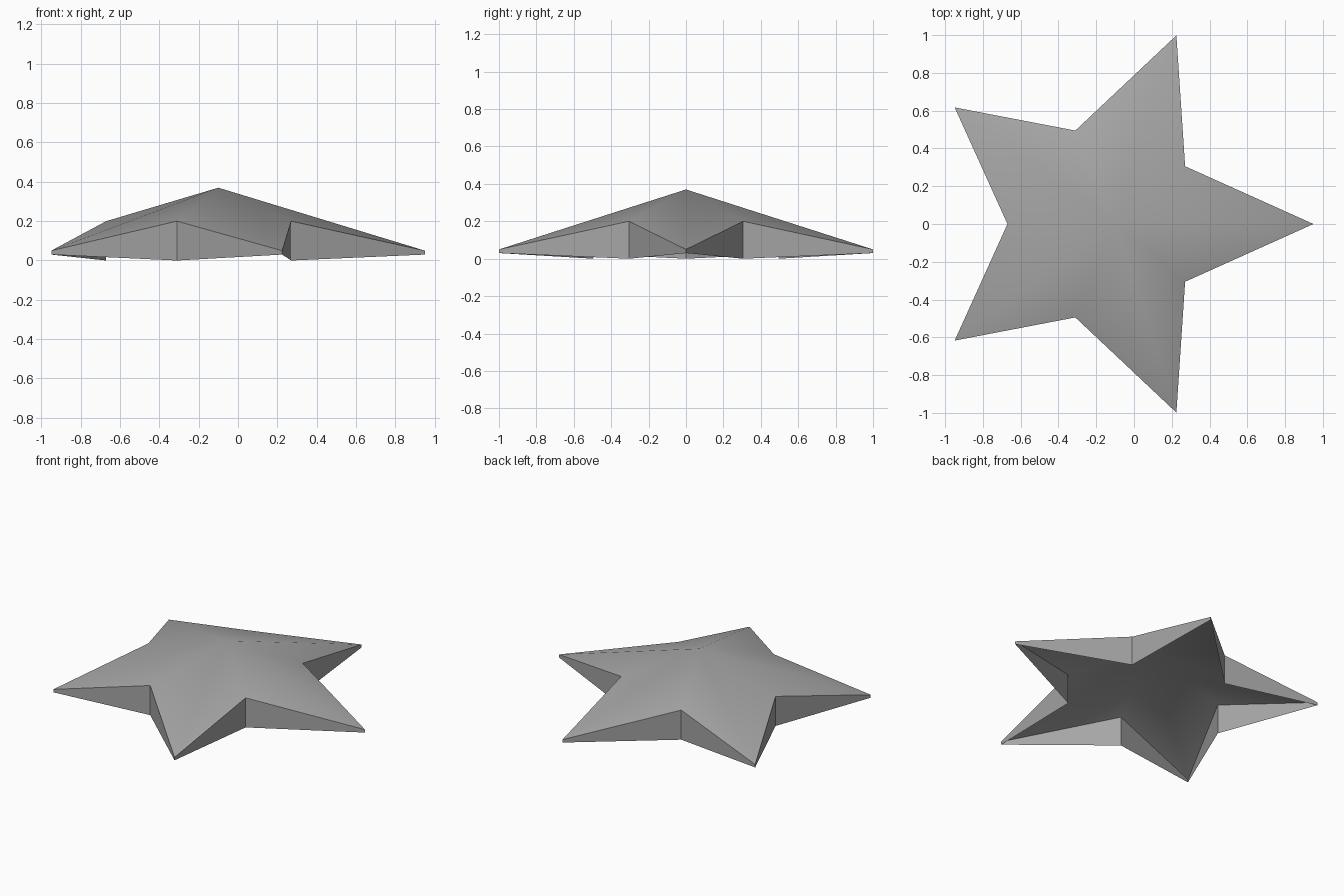
import bpy
import bmesh
from math import cos, sin, pi

# Remove the default cube
cube = bpy.data.objects.get("Cube")
if cube:
    bpy.data.objects.remove(cube, do_unlink=True)

# Plain grey material
grey = bpy.data.materials.new("mid_grey")
grey.use_nodes = True
colour = (0.38, 0.38, 0.38, 1)
grey.diffuse_color = colour
grey.node_tree.nodes["Principled BSDF"].inputs["Base Color"].default_value = colour

ARMS = 5
TIP = dict(radius=1.05, centre=-0.10, low=0.03, high=0.05)
NOTCH = dict(radius=0.52, centre=-0.15, low=0.0, high=0.20)
APEX = (-0.10, 0, 0.37)

bm = bmesh.new()


def rim(level):
    """Alternating tip and notch points around the star."""
    points = []
    for i in range(ARMS * 2):
        p = NOTCH if i % 2 else TIP
        a = pi * i / ARMS
        points.append(bm.verts.new((p["centre"] + p["radius"] * cos(a),
                                    p["radius"] * sin(a), p[level])))
    return points


# Open-bottomed shell: sloping roof fan and upright side walls
upper, lower = rim("high"), rim("low")
apex = bm.verts.new(APEX)
for i in range(ARMS * 2):
    j = (i + 1) % (ARMS * 2)
    bm.faces.new((apex, upper[i], upper[j]))
    bm.faces.new((upper[i], lower[i], lower[j], upper[j]))

mesh = bpy.data.meshes.new("star_shell")
bm.to_mesh(mesh)
bm.free()
mesh.materials.append(grey)
star = bpy.data.objects.new("star_shell", mesh)
bpy.context.collection.objects.link(star)

# Smooth roof with sharp rim and corners
bpy.ops.object.select_all(action="DESELECT")
star.select_set(True)
bpy.context.view_layer.objects.active = star
bpy.ops.object.shade_smooth_by_angle()
